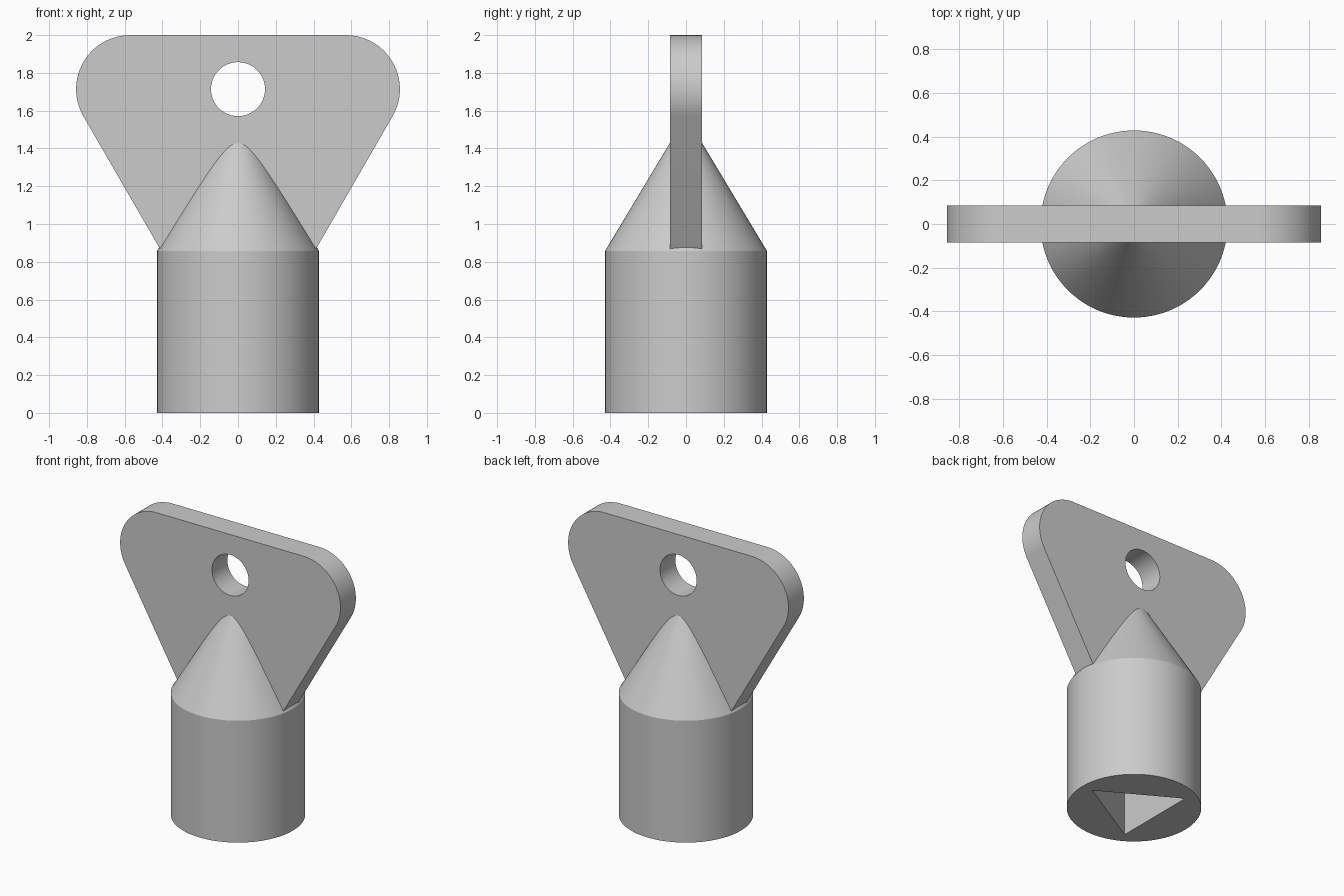
import bpy
import bmesh
from math import cos, sin, tau, radians

cube = bpy.data.objects.get("Cube")
if cube:
    bpy.data.objects.remove(cube, do_unlink=True)

SEGMENTS = 96
R = 0.4286        # barrel radius
SHOULDER = 0.857  # top of the barrel
TIP = 1.571       # apex of the cone
HALF = 0.0857     # half the plate thickness
CORNER = 0.2857   # plate corner radius
HOLE_Z = 1.714

steel = bpy.data.materials.new("grey_metal")
steel.use_nodes = True
grey = (0.6, 0.6, 0.6, 1)
steel.diffuse_color = grey
steel.node_tree.nodes["Principled BSDF"].inputs["Base Color"].default_value = grey


def circle(cx, cy, r, n=SEGMENTS, start=0.0):
    return [(cx + r * cos(start + tau * i / n), cy + r * sin(start + tau * i / n))
            for i in range(n)]


def finish(name, bm):
    bmesh.ops.recalc_face_normals(bm, faces=bm.faces[:])
    mesh = bpy.data.meshes.new(name)
    bm.to_mesh(mesh)
    bm.free()
    mesh.materials.append(steel)
    obj = bpy.data.objects.new(name, mesh)
    bpy.context.collection.objects.link(obj)
    return obj


def prism(name, outline, place, low, high):
    """Extrude a 2D outline between two levels; place maps (u, v, level) to xyz."""
    bm = bmesh.new()
    rings = [[bm.verts.new(place(u, v, w)) for u, v in outline] for w in (low, high)]
    for ring in rings:
        bm.faces.new(ring)
    n = len(outline)
    for i in range(n):
        j = (i + 1) % n
        bm.faces.new((rings[0][i], rings[0][j], rings[1][j], rings[1][i]))
    return finish(name, bm)


def upright(u, v, w):
    return (u, v, w)


def across(u, v, w):
    return (u, w, v)


def combine(target, other, operation):
    mod = target.modifiers.new(operation.lower(), 'BOOLEAN')
    mod.operation = operation
    mod.solver = 'EXACT'
    mod.object = other
    bpy.context.view_layer.objects.active = target
    bpy.ops.object.modifier_apply(modifier=mod.name)
    bpy.data.objects.remove(other, do_unlink=True)


# Barrel with conical shoulder
bm = bmesh.new()
base = [bm.verts.new((x, y, 0)) for x, y in circle(0, 0, R)]
rim = [bm.verts.new((x, y, SHOULDER)) for x, y in circle(0, 0, R)]
apex = bm.verts.new((0, 0, TIP))
bm.faces.new(base)
for i in range(SEGMENTS):
    j = (i + 1) % SEGMENTS
    bm.faces.new((base[i], base[j], rim[j], rim[i]))
    bm.faces.new((rim[i], rim[j], apex))
key = finish("key_body", bm)

# Rounded triangular grip plate, pointing down into the barrel
outline = []
centres = [(2 * CORNER, HOLE_Z), (-2 * CORNER, HOLE_Z), (0, HOLE_Z - 2 * CORNER * 3 ** 0.5)]
for (cx, cz), first in zip(centres, (-30, 90, 210)):
    for k in range(33):
        a = radians(first + 120 * k / 32)
        outline.append((cx + CORNER * cos(a), cz + CORNER * sin(a)))
plate = prism("grip_plate", outline, across, -HALF, HALF)
combine(key, plate, 'UNION')

# Hanging hole through the plate
hole = prism("hole_cutter", circle(0, HOLE_Z, CORNER / 2), across, -0.3, 0.3)
combine(key, hole, 'DIFFERENCE')

# Triangular socket in the underside
socket = prism("socket_cutter", circle(0, 0, 0.346, 3), upright, -0.1, 0.571)
combine(key, socket, 'DIFFERENCE')

# Smooth round surfaces, crisp edges
bpy.ops.object.select_all(action='DESELECT')
key.select_set(True)
bpy.context.view_layer.objects.active = key
bpy.ops.object.shade_smooth_by_angle(angle=radians(25))
